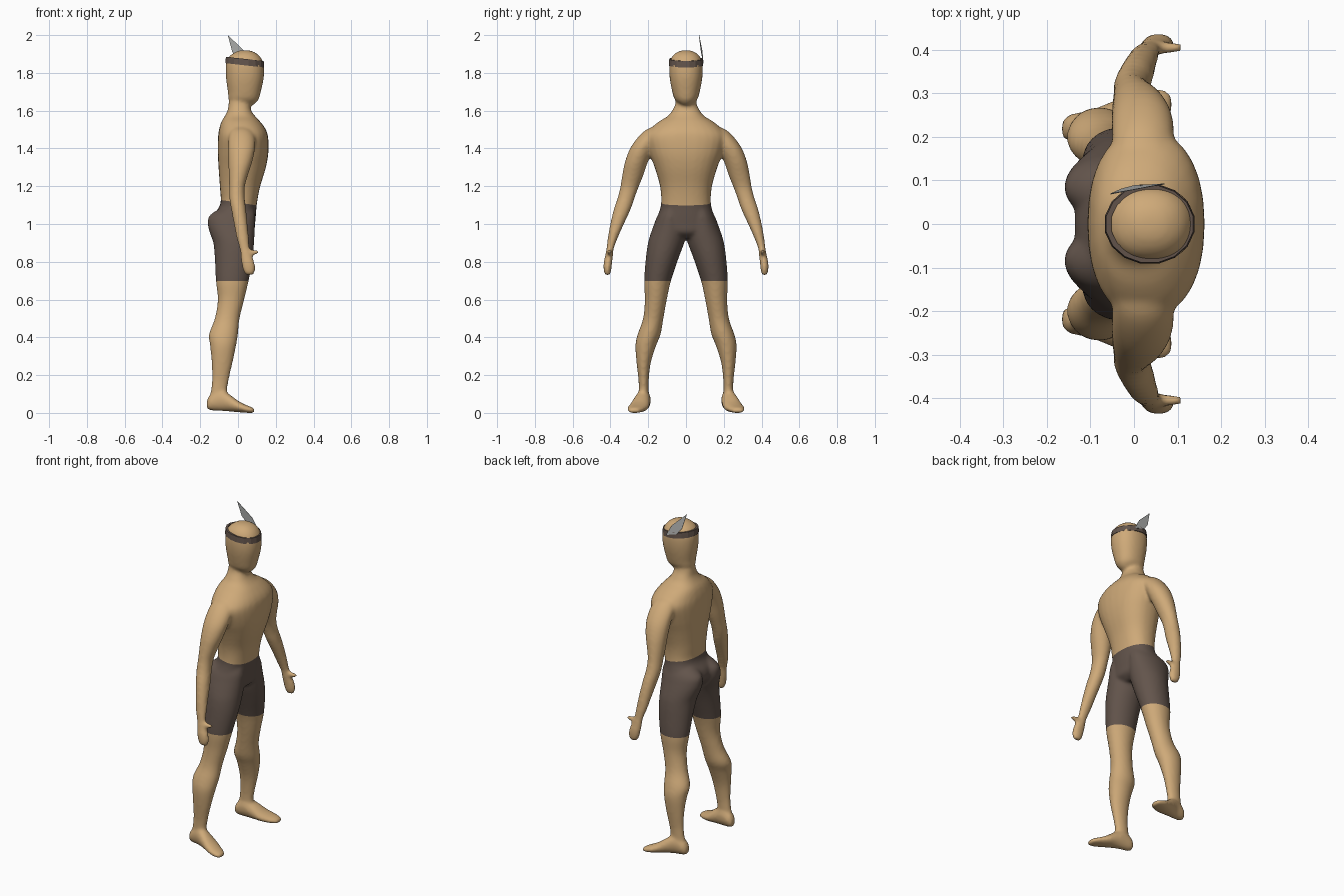
import bpy, bmesh, math
from mathutils import Vector


def material(name, rgb):
    m = bpy.data.materials.new(name)
    m.diffuse_color = (*rgb, 1)
    return m


skin = material("skin tan", (0.62, 0.40, 0.19))
cloth = material("dark brown cloth", (0.125, 0.09, 0.072))
grey = material("feather grey", (0.45, 0.46, 0.45))


def spline(rows, steps=4):
    """Catmull-Rom resampling of a table of section rows."""
    out = []
    for i in range(len(rows) - 1):
        a, b, c, d = (rows[max(0, min(len(rows) - 1, i + k))] for k in (-1, 0, 1, 2))
        for s in range(steps):
            t = s / steps
            out.append([0.5 * (2 * q + (r - p) * t + (2 * p - 5 * q + 4 * r - u) * t * t
                               + (3 * q - p - 3 * r + u) * t ** 3)
                        for p, q, r, u in zip(a, b, c, d)])
    out.append(list(rows[-1]))
    return out


def loft(bm, rows, axis="z", side=1, power=2.0, n=28):
    """Skin closed oval sections; row = position, min/max of the two other axes."""
    rings = []
    for p, a0, a1, b0, b1 in spline(rows):
        ring = []
        for k in range(n):
            t = 2 * math.pi * k / n
            c, s = math.cos(t), math.sin(t)
            u = (a0 + a1) / 2 + (a1 - a0) / 2 * math.copysign(abs(c) ** (2 / power), c)
            v = (b0 + b1) / 2 + (b1 - b0) / 2 * math.copysign(abs(s) ** (2 / power), s)
            co = (u, v * side, p) if axis == "z" else (p, u * side, v)
            ring.append(bm.verts.new(co))
        rings.append(ring)
    for lo, hi in zip(rings, rings[1:]):
        for k in range(n):
            bm.faces.new((lo[k], lo[(k + 1) % n], hi[(k + 1) % n], hi[k]))
    bm.faces.new(rings[0][::-1])
    bm.faces.new(rings[-1])


def add_object(name, bm, mats):
    me = bpy.data.meshes.new(name)
    bm.to_mesh(me)
    bm.free()
    for m in mats:
        me.materials.append(m)
    ob = bpy.data.objects.new(name, me)
    bpy.context.collection.objects.link(ob)
    return ob


# Section tables: z, x back, x front, half width
torso = [(0.93, -0.04, 0.05, 0.04), (0.96, -0.10, 0.085, 0.12), (1.0, -0.135, 0.09, 0.155),
         (1.05, -0.13, 0.095, 0.148), (1.11, -0.093, 0.10, 0.132), (1.2, -0.096, 0.117, 0.137),
         (1.3, -0.103, 0.147, 0.165), (1.38, -0.107, 0.161, 0.195), (1.46, -0.106, 0.16, 0.215),
         (1.505, -0.10, 0.147, 0.19), (1.545, -0.088, 0.118, 0.145), (1.575, -0.07, 0.09, 0.096),
         (1.605, -0.055, 0.07, 0.073), (1.64, -0.05, 0.062, 0.056), (1.7, -0.04, 0.06, 0.05)]
head = [(1.635, 0.02, 0.085, 0.025), (1.66, -0.046, 0.108, 0.058), (1.7, -0.053, 0.12, 0.072),
        (1.78, -0.064, 0.137, 0.087), (1.85, -0.064, 0.136, 0.088), (1.89, -0.047, 0.117, 0.074),
        (1.913, -0.015, 0.088, 0.048), (1.923, 0.01, 0.058, 0.02)]
# z, x back, x front, y inner, y outer
leg = [(1.1, -0.07, 0.08, 0.02, 0.115), (1.05, -0.15, 0.09, 0.012, 0.15), (1.0, -0.16, 0.09, 0.002, 0.17),
       (0.95, -0.147, 0.088, -0.002, 0.188), (0.9, -0.13, 0.085, 0.01, 0.202), (0.82, -0.123, 0.078, 0.04, 0.213),
       (0.7, -0.117, 0.056, 0.08, 0.222), (0.6, -0.107, 0.032, 0.102, 0.218), (0.5, -0.124, 0.008, 0.12, 0.228),
       (0.42, -0.154, 0.0, 0.134, 0.256), (0.36, -0.148, -0.01, 0.158, 0.268), (0.27, -0.14, -0.028, 0.186, 0.262),
       (0.18, -0.138, -0.048, 0.197, 0.252), (0.11, -0.146, -0.056, 0.198, 0.25), (0.04, -0.155, -0.03, 0.2, 0.25)]
arm = [(1.52, -0.02, 0.05, 0.1, 0.17), (1.5, -0.04, 0.075, 0.1, 0.215), (1.46, -0.05, 0.09, 0.13, 0.257),
       (1.4, -0.052, 0.09, 0.17, 0.298), (1.33, -0.051, 0.075, 0.202, 0.324), (1.26, -0.049, 0.052, 0.226, 0.338),
       (1.2, -0.047, 0.036, 0.25, 0.348), (1.14, -0.046, 0.036, 0.272, 0.363), (1.08, -0.036, 0.043, 0.293, 0.383),
       (1.0, -0.021, 0.051, 0.33, 0.402), (0.93, -0.008, 0.057, 0.361, 0.414), (0.87, 0.009, 0.063, 0.383, 0.422),
       (0.83, 0.014, 0.077, 0.387, 0.43), (0.79, 0.019, 0.09, 0.392, 0.437), (0.75, 0.029, 0.09, 0.397, 0.435),
       (0.732, 0.042, 0.08, 0.405, 0.425)]
# x, y inner, y outer, z bottom, z top
foot = [(-0.166, 0.205, 0.232, 0.03, 0.06), (-0.152, 0.19, 0.25, 0.018, 0.095), (-0.1, 0.187, 0.262, 0.014, 0.13),
        (-0.05, 0.19, 0.282, 0.011, 0.105), (0, 0.197, 0.302, 0.007, 0.068), (0.04, 0.215, 0.313, 0.004, 0.047),
        (0.075, 0.238, 0.308, 0.002, 0.033), (0.089, 0.255, 0.295, 0.005, 0.023)]
thumb = [(0.03, 0.388, 0.422, 0.825, 0.866), (0.07, 0.39, 0.42, 0.838, 0.867), (0.1, 0.393, 0.418, 0.844, 0.865),
         (0.115, 0.399, 0.413, 0.848, 0.861)]

# Body: all limbs fused into one smooth skin
bm = bmesh.new()
loft(bm, [(z, a, b, -w, w) for z, a, b, w in torso], power=2.3)
loft(bm, [(z, a, b, -w, w) for z, a, b, w in head], power=2.2)
for side in (1, -1):
    loft(bm, leg, side=side)
    loft(bm, arm, side=side)
    loft(bm, foot, "x", side)
    loft(bm, thumb, "x", side, n=16)
bmesh.ops.recalc_face_normals(bm, faces=bm.faces)
body = add_object("body", bm, [skin, cloth])
remesh = body.modifiers.new("fuse", "REMESH")
remesh.mode = "VOXEL"
remesh.voxel_size = 0.009
smooth = body.modifiers.new("soften", "SMOOTH")
smooth.factor = 0.5
smooth.iterations = 8
fused = bpy.data.meshes.new_from_object(body.evaluated_get(bpy.context.evaluated_depsgraph_get()))
body.modifiers.clear()

# Shorts: cut clean hem and waist lines, then colour the faces between them
bm = bmesh.new()
bm.from_mesh(fused)
hem, waist, tilt = Vector((0, 0, 0.703)), Vector((0, 0, 1.117)), Vector((0.15, 0, 1))
for point, normal in ((hem, Vector((0, 0, 1))), (waist, tilt)):
    bmesh.ops.bisect_plane(bm, geom=bm.verts[:] + bm.edges[:] + bm.faces[:],
                           plane_co=point, plane_no=normal)
low = min(v.co.z for v in bm.verts)
for f in bm.faces:
    c = f.calc_center_median()
    arm_edge = 0.25 + max(0, 0.95 - c.z) * 0.3
    f.material_index = int(c.z > hem.z and (c - waist).dot(tilt) < 0 and abs(c.y) < arm_edge)
    f.smooth = True
bmesh.ops.translate(bm, verts=bm.verts, vec=(0, 0, -low))
bm.to_mesh(body.data)
bm.free()
if not body.data.materials:
    body.data.materials.append(skin)
    body.data.materials.append(cloth)

# Headband: tilted faceted ring
bm = bmesh.new()
n = 16
rings = []
for dz, grow in ((-0.017, 0.003), (0.017, 0), (0.017, -0.012), (-0.017, -0.012)):
    ring = []
    for k in range(n):
        t = 2 * math.pi * (k + 0.5) / n
        x = (0.102 + grow) * math.cos(t)
        ring.append(bm.verts.new((0.036 + x, (0.09 + grow) * math.sin(t), 1.857 - 0.11 * x + dz)))
    rings.append(ring)
for i in range(4):
    a, b = rings[i], rings[(i + 1) % 4]
    for k in range(n):
        bm.faces.new((a[k], a[(k + 1) % n], b[(k + 1) % n], b[k]))
bmesh.ops.recalc_face_normals(bm, faces=bm.faces)
add_object("headband", bm, [cloth])

# Feather: thin pointed blade tucked in the band
bm = bmesh.new()
outline = [(-0.054, 0.069, 2.0), (-0.03, 0.08, 1.91), (0.0, 0.088, 1.872),
           (0.07, 0.092, 1.85), (0.035, 0.086, 1.915)]
sides = [[bm.verts.new((x, y + d, z)) for x, y, z in outline] for d in (-0.001, 0.001)]
bm.faces.new(sides[0])
bm.faces.new(sides[1][::-1])
for k in range(5):
    j = (k + 1) % 5
    bm.faces.new((sides[0][k], sides[1][k], sides[1][j], sides[0][j]))
bmesh.ops.recalc_face_normals(bm, faces=bm.faces)
add_object("feather", bm, [grey])
